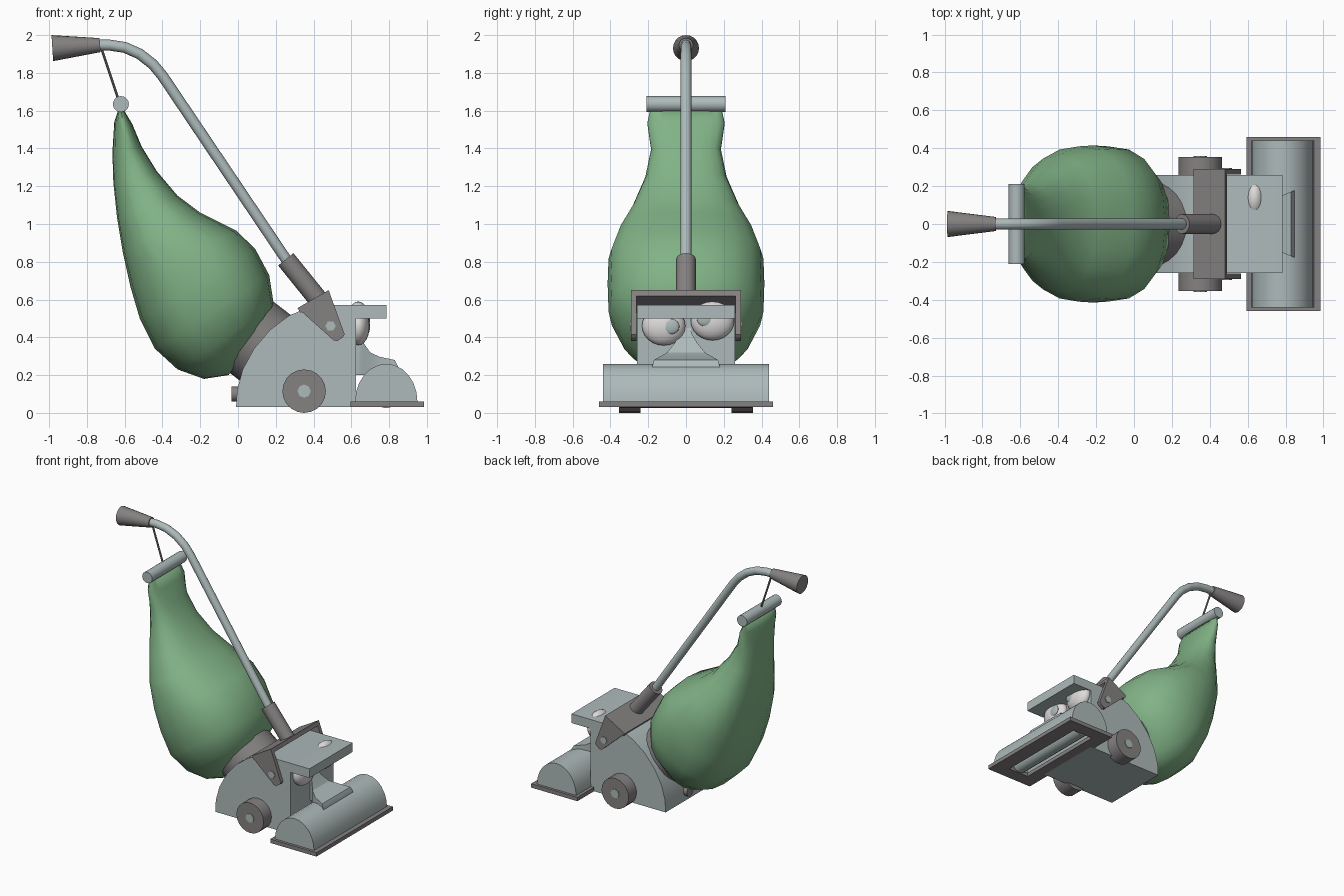
import bpy, bmesh
from math import sin, cos, pi, radians
from mathutils import Vector

cube = bpy.data.objects.get("Cube")
if cube:
    bpy.data.objects.remove(cube, do_unlink=True)


def material(name, r, g, b):
    m = bpy.data.materials.new(name)
    m.use_nodes = True
    m.diffuse_color = (r, g, b, 1)
    m.node_tree.nodes["Principled BSDF"].inputs["Base Color"].default_value = (r, g, b, 1)
    return m


PALE = material("pale blue grey", 0.42, 0.49, 0.49)
GREY = material("dark warm grey", 0.235, 0.22, 0.22)
GREEN = material("bag green", 0.22, 0.45, 0.24)
WHITE = material("eye white", 0.74, 0.71, 0.71)


def finish(name, bm, mat, smooth):
    bmesh.ops.recalc_face_normals(bm, faces=bm.faces[:])
    mesh = bpy.data.meshes.new(name)
    for f in bm.faces:
        f.smooth = smooth > 0
    bm.to_mesh(mesh)
    bm.free()
    if smooth:
        mesh.set_sharp_from_angle(angle=radians(smooth))
    mesh.materials.append(mat)
    ob = bpy.data.objects.new(name, mesh)
    bpy.context.collection.objects.link(ob)
    return ob


def loft(name, rings, mat, smooth=0):
    """Skin a list of equal-length rings and cap both ends."""
    bm = bmesh.new()
    rows = [[bm.verts.new(p) for p in ring] for ring in rings]
    n = len(rows[0])
    for a, b in zip(rows, rows[1:]):
        for i in range(n):
            j = (i + 1) % n
            bm.faces.new((a[i], a[j], b[j], b[i]))
    bm.faces.new(rows[0])
    bm.faces.new(rows[-1])
    return finish(name, bm, mat, smooth)


def prism(name, profile, y0, y1, mat, smooth=0):
    return loft(name, [[(x, y, z) for x, z in profile] for y in (y0, y1)], mat, smooth)


def box(name, x0, x1, y0, y1, z0, z1, mat):
    return prism(name, [(x0, z0), (x1, z0), (x1, z1), (x0, z1)], y0, y1, mat)


def tube(name, path, radii, mat, seg=16):
    """Round tube along a path, one radius per point."""
    pts = [Vector(p) for p in path]
    rings = []
    for i, p in enumerate(pts):
        d = (pts[min(i + 1, len(pts) - 1)] - pts[max(i - 1, 0)]).normalized()
        u = Vector((1, 0, 0)) if abs(d.y) > 0.9 else Vector((0, 1, 0))
        v = d.cross(u).normalized()
        rings.append([p + radii[i] * (u * cos(2 * pi * k / seg) + v * sin(2 * pi * k / seg))
                      for k in range(seg)])
    return loft(name, rings, mat, 40)


def ellipsoid(name, centre, size, mat):
    bm = bmesh.new()
    bmesh.ops.create_uvsphere(bm, u_segments=20, v_segments=12, radius=1)
    for v in bm.verts:
        v.co = Vector(centre) + Vector(a * b for a, b in zip(v.co, size))
    return finish(name, bm, mat, 60)


# Motor housing with rounded back and overhanging visor
housing = [(-0.01, 0.03), (-0.005, 0.12), (0.025, 0.23), (0.085, 0.34), (0.17, 0.44),
           (0.27, 0.515), (0.4, 0.57), (0.785, 0.57), (0.785, 0.5), (0.625, 0.5), (0.625, 0.03)]
prism("housing", housing, -0.26, 0.26, PALE, 25)

# Flared nose running down onto the cleaning head
nose = [(0.6, 0.5, 0.015), (0.64, 0.42, 0.03), (0.665, 0.37, 0.06), (0.7, 0.32, 0.1),
        (0.75, 0.297, 0.14), (0.83, 0.28, 0.17), (0.85, 0.24, 0.18)]
loft("nose", [[(x, -w, z), (x, w, z), (x, w, 0.2), (x, -w, 0.2)] for x, z, w in nose], PALE, 30)

# Cleaning head: hollow arched cover with end walls
def arch(rx, rz):
    return [(0.785 + rx * cos(pi * k / 12), 0.06 + rz * sin(pi * k / 12)) for k in range(13)]


outer = arch(0.165, 0.2)
prism("head_cover", outer + arch(0.15, 0.185)[::-1], -0.44, 0.44, PALE, 30)
for s, side in ((-1, "right"), (1, "left")):
    prism(side + "_head_end", outer, s * 0.425, s * 0.44, PALE)

# Base frame with suction slot, and brush roller
box("base_frame_front", 0.87, 0.985, -0.46, 0.46, 0.03, 0.06, GREY)
box("base_frame_back", 0.595, 0.7, -0.46, 0.46, 0.03, 0.06, GREY)
for s, side in ((-1, "right"), (1, "left")):
    y0, y1 = sorted((s * 0.36, s * 0.46))
    box(side + "_base_frame_end", 0.7, 0.87, y0, y1, 0.03, 0.06, GREY)
tube("brush_roller", [(0.785, -0.35, 0.085), (0.785, 0.35, 0.085)], [0.06] * 2, PALE)

# Wheels, hubs, bracket cheeks and bolts on both sides
cheek = [(0.315, 0.555), (0.48, 0.65), (0.565, 0.415), (0.555, 0.4), (0.525, 0.38), (0.505, 0.385)]
for s, side in ((-1, "right"), (1, "left")):
    tube(side + "_wheel", [(0.35, s * 0.24, 0.115), (0.35, s * 0.355, 0.115)], [0.115] * 2, GREY, 20)
    tube(side + "_hub", [(0.35, s * 0.35, 0.115), (0.35, s * 0.36, 0.115)], [0.035] * 2, PALE, 8)
    prism(side + "_bracket_cheek", cheek, s * 0.262, s * 0.29, GREY)
    tube(side + "_bracket_bolt", [(0.49, s * 0.28, 0.46), (0.49, s * 0.296, 0.46)], [0.028] * 2, PALE, 6)

# Bracket bridge between the cheeks
prism("bracket_bridge", [(0.315, 0.555), (0.48, 0.65), (0.49, 0.62), (0.33, 0.53)], -0.285, 0.285, GREY)

# Rear knob and bag collar
tube("rear_knob", [(-0.035, 0, 0.1), (0.01, 0, 0.1)], [0.04] * 2, GREY, 12)
tube("bag_collar", [(0.04, 0, 0.425), (0.17, 0, 0.325)], [0.22] * 2, GREY, 24)

# Handle: socket, bent tube and tapered grip
tube("handle_socket", [(0.425, 0, 0.6), (0.253, 0, 0.813)], [0.052] * 2, GREY)
bend = [(0.27, 0.79), (-0.4, 1.785), (-0.45, 1.845), (-0.52, 1.9), (-0.6, 1.935), (-0.68, 1.947), (-0.75, 1.947)]
tube("handle_tube", [(x, 0, z) for x, z in bend], [0.029] * len(bend), PALE)
tube("handle_grip", [(-0.73, 0, 1.947), (-0.983, 0, 1.931)], [0.037, 0.069], GREY, 20)

# Bag hanger wire and clamp
tube("hanger_wire", [(-0.72, 0, 1.92), (-0.63, 0, 1.65)], [0.007] * 2, GREY, 8)
tube("bag_clamp", [(-0.62, -0.21, 1.635), (-0.62, 0.21, 1.635)], [0.042] * 2, PALE, 20)

# Dust bag: back point, front point and half width of each section
sections = [
    (-0.635, 1.6, -0.605, 1.605, 0.19), (-0.655, 1.54, -0.56, 1.53, 0.205),
    (-0.665, 1.38, -0.51, 1.41, 0.185), (-0.66, 1.22, -0.43, 1.28, 0.215),
    (-0.64, 1.03, -0.32, 1.15, 0.285), (-0.61, 0.85, -0.2, 1.06, 0.36),
    (-0.57, 0.67, -0.01, 0.965, 0.41), (-0.52, 0.5, 0.09, 0.87, 0.415),
    (-0.44, 0.34, 0.165, 0.73, 0.41), (-0.32, 0.23, 0.19, 0.57, 0.34),
    (-0.18, 0.18, 0.14, 0.47, 0.25), (-0.05, 0.2, 0.07, 0.36, 0.12)]


def squash(t):
    return abs(t) ** 0.85 * (1 if t > 0 else -1)


rings = []
for x0, z0, x1, z1, w in sections:
    a, b = Vector((x0, 0, z0)), Vector((x1, 0, z1))
    rings.append([(a + b) / 2 + (b - a) / 2 * squash(cos(2 * pi * k / 20))
                  + Vector((0, w * squash(sin(2 * pi * k / 20)), 0)) for k in range(20)])
loft("dust_bag", rings, GREEN, 70)

# Eyes with pupils
for side, y, z, py, pz in (("right", -0.118, 0.46, -0.08, 0.457), ("left", 0.14, 0.487, 0.103, 0.497)):
    ellipsoid(side + "_eye", (0.637, y, z), (0.06, 0.115, 0.103), WHITE)
    ellipsoid(side + "_pupil", (0.685, py, pz), (0.014, 0.045, 0.04), PALE)
